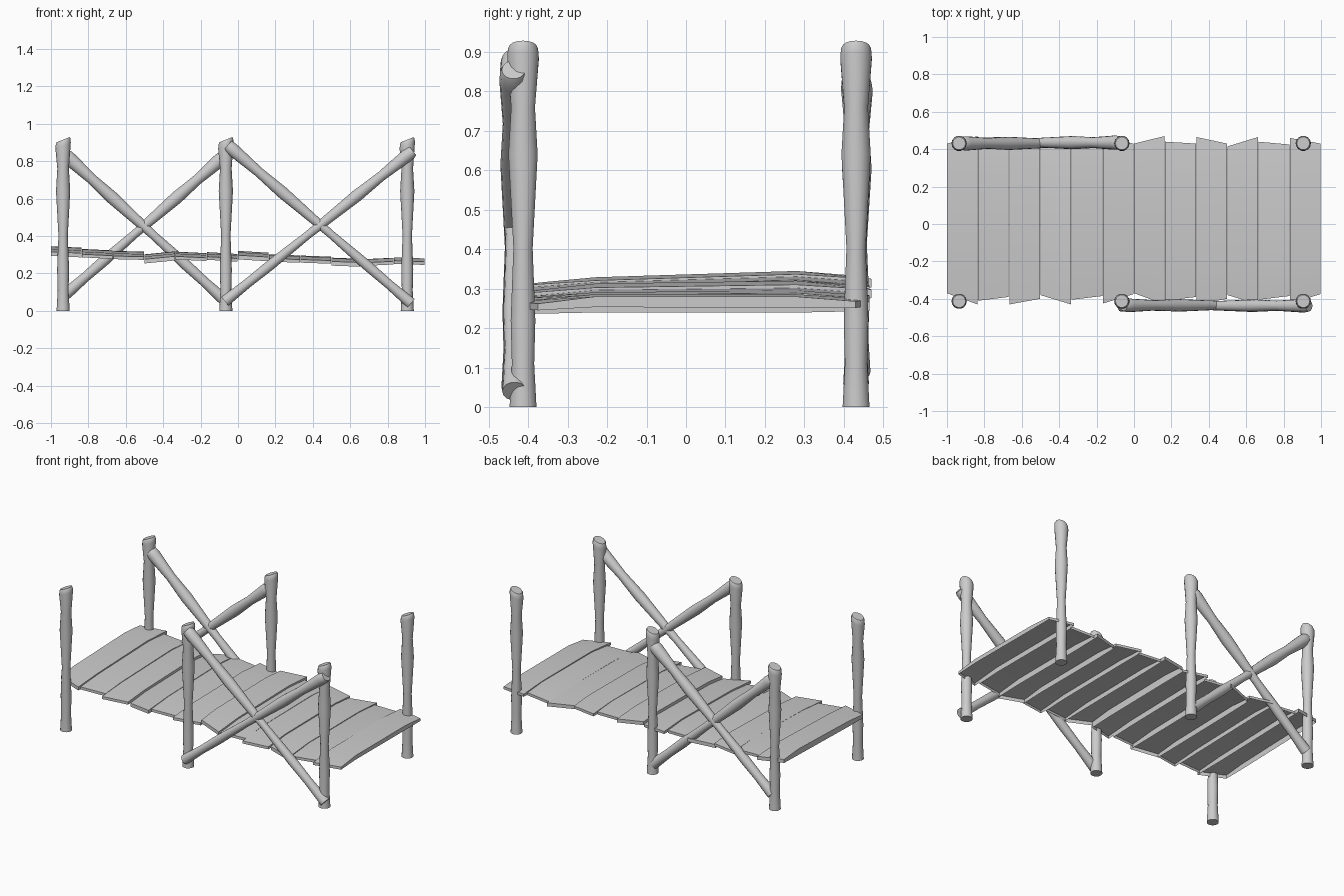
import bpy, bmesh, math
from mathutils import Vector

if "Cube" in bpy.data.objects:
    bpy.data.objects.remove(bpy.data.objects["Cube"])

# Knobbly log profile: (fraction along length, radius)
LOG = [(0, .035), (.12, .029), (.24, .032), (.44, .025), (.70, .038),
       (.83, .031), (.965, .041), (.99, .039), (1, .034)]
SIDES = 14


def finish(name, bm, smooth=True):
    bmesh.ops.recalc_face_normals(bm, faces=bm.faces)
    me = bpy.data.meshes.new(name)
    bm.to_mesh(me)
    bm.free()
    ob = bpy.data.objects.new(name, me)
    bpy.context.collection.objects.link(ob)
    if smooth:
        bpy.ops.object.select_all(action='DESELECT')
        ob.select_set(True)
        bpy.context.view_layer.objects.active = ob
        bpy.ops.object.shade_smooth_by_angle(angle=math.radians(40))
    return ob


def log(name, a, b, scale=1.0, slant=0.0):
    """Lathe the log profile from a to b; slant tilts the cut at the top."""
    a, b = Vector(a), Vector(b)
    q = (b - a).to_track_quat('Z', 'Y')
    length = (b - a).length
    bm = bmesh.new()
    rings = []
    for t, r in LOG:
        ring = []
        for i in range(SIDES):
            ang = 2 * math.pi * i / SIDES
            x, y = r * scale * math.cos(ang), r * scale * math.sin(ang)
            z = t * length + (slant * x if t > .9 else 0)
            p = Vector((x, y, z))
            ring.append(bm.verts.new(a + (p if slant else q @ p)))
        rings.append(ring)
    for lo, hi in zip(rings, rings[1:]):
        for i in range(SIDES):
            j = (i + 1) % SIDES
            bm.faces.new((lo[i], lo[j], hi[j], hi[i]))
    bm.faces.new(rings[0][::-1])
    bm.faces.new(rings[-1])
    return finish(name, bm)


# Six upright posts with slanted tops
for side, y in (("front", -.413), ("back", .431)):
    for label, x in (("left", -.935), ("middle", -.065), ("right", .905)):
        log(f"{side}_{label}_post", (x, y, 0), (x, y, .915), slant=.4)

# Crossed braces: back of the left bay, front of the right bay
log("back_brace_rising", (-.92, .435, .09), (-.075, .435, .825), .93)
log("back_brace_falling", (-.075, .431, .06), (-.925, .431, .835), .93)
log("front_brace_rising", (-.07, -.437, .05), (.935, -.437, .855), .88)
log("front_brace_falling", (.925, -.435, .04), (-.055, -.435, .885), .88)

# Deck planks: end cuts repeat every six planks, heights sag to the right
FRONT = [(-.37, -.43), (-.41, -.39), (-.43, -.40), (-.38, -.43), (-.405, -.385), (-.425, -.375)]
BACK = [(.43, .47), (.44, .43), (.465, .43), (.415, .465), (.44, .425), (.46, .43)]
HEIGHT = [.325, .312, .305, .298, .302, .300, .308, .293, .288, .278, .278, .283]
TILT = [-.008, -.008, -.004, .016, -.008, -.01, -.01, -.006, -.006, -.006, .008, -.006]

W = 2 / 12
for k in range(12):
    bm = bmesh.new()
    x0, x1 = -1 + k * W, -1 + (k + 1) * W - .003
    rise = .016 * (1 - k / 11)
    thick = .032 if k % 3 == 0 else .024
    cols = []
    for s, x in ((0, x0), (1, x1)):
        stations = [(FRONT[k % 6][s], -.018 + rise * .3, .7), (-.23, 0, 1.1),
                    (.28, rise, 1.2), (BACK[k % 6][s], rise - .012, .7)]
        z = HEIGHT[k] + TILT[k] * (s - .5)
        cols.append([(bm.verts.new((x, y, z + dz)),
                      bm.verts.new((x, y, z + dz - thick * f)))
                     for y, dz, f in stations])
    L, R = cols
    # top surface and edge skirts, open underneath
    tops = []
    for i in range(3):
        tops.append(bm.faces.new((L[i][0], R[i][0], R[i + 1][0], L[i + 1][0])))
        bm.faces.new((L[i][0], L[i + 1][0], L[i + 1][1], L[i][1]))
        bm.faces.new((R[i][0], R[i][1], R[i + 1][1], R[i + 1][0]))
    bm.faces.new((L[0][0], L[0][1], R[0][1], R[0][0]))
    bm.faces.new((L[3][0], R[3][0], R[3][1], L[3][1]))
    finish(f"plank_{k + 1}", bm)
